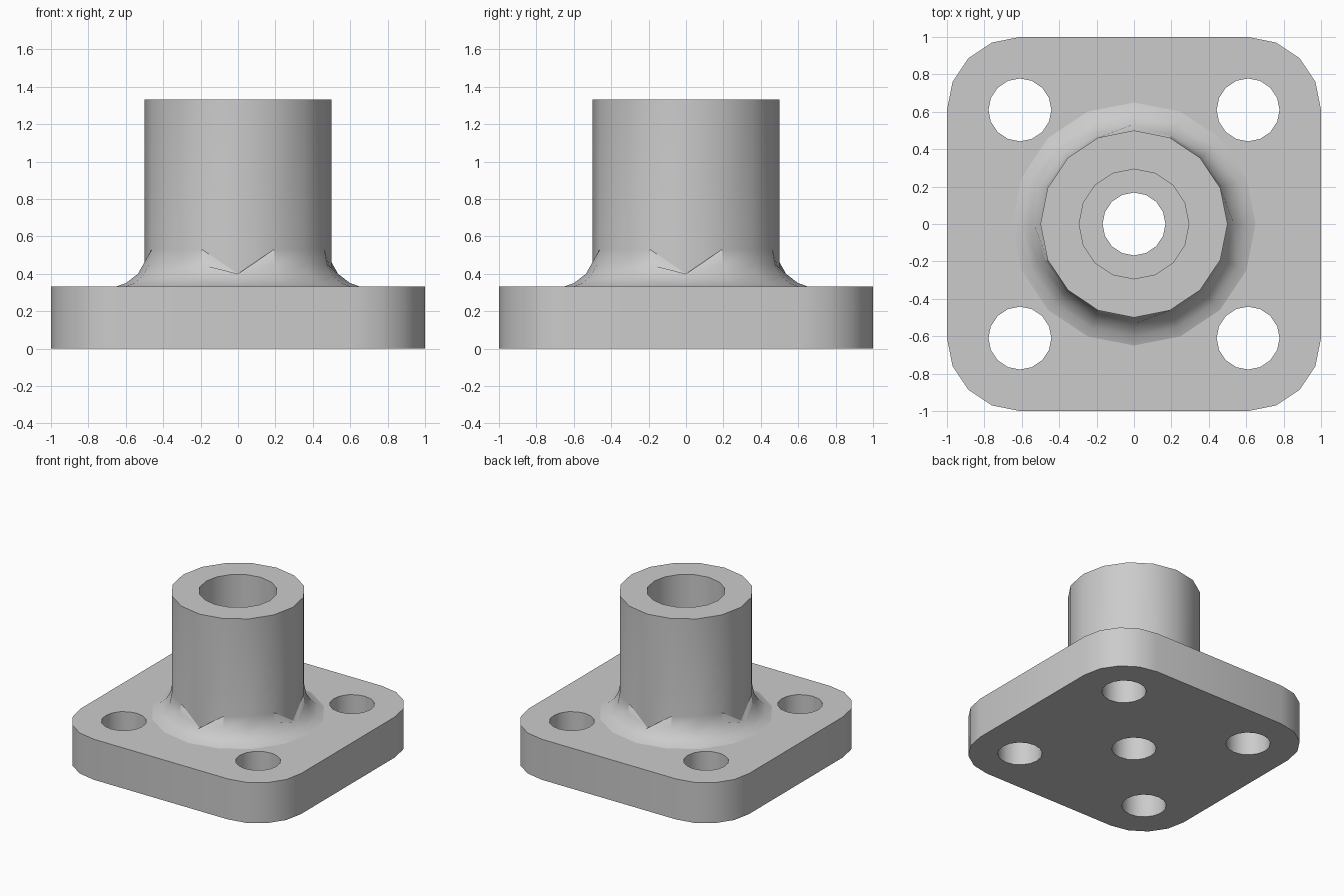
import bpy, bmesh
from math import cos, sin, pi, radians

if "Cube" in bpy.data.objects:
    bpy.data.objects.remove(bpy.data.objects["Cube"], do_unlink=True)

SIDES = 16
PLATE_TOP = 0.333
HUB_TOP = 1.333
BOLT = 0.61          # bolt hole and corner centre offset
HOLE_R = 0.168

grey = bpy.data.materials.new("plain grey")
grey.use_nodes = True
grey.diffuse_color = (0.6, 0.6, 0.6, 1)
grey.node_tree.nodes["Principled BSDF"].inputs["Base Color"].default_value = (0.6, 0.6, 0.6, 1)


def finish(bm, name):
    bmesh.ops.recalc_face_normals(bm, faces=bm.faces)
    mesh = bpy.data.meshes.new(name)
    bm.to_mesh(mesh)
    bm.free()
    mesh.materials.append(grey)
    obj = bpy.data.objects.new(name, mesh)
    bpy.context.collection.objects.link(obj)
    bpy.ops.object.select_all(action='DESELECT')
    obj.select_set(True)
    bpy.context.view_layer.objects.active = obj
    bpy.ops.object.shade_smooth_by_angle(angle=radians(30))
    return obj


def arc(cx, cy, r, start=0, steps=SIDES):
    angles = [2 * pi * (start + i) / SIDES for i in range(steps)]
    return [(cx + r * cos(a), cy + r * sin(a)) for a in angles]


def loop_edges(bm, points):
    vs = [bm.verts.new((x, y, 0)) for x, y in points]
    return [bm.edges.new((v, vs[(i + 1) % len(vs)])) for i, v in enumerate(vs)]


# Square flange with rounded corners, four bolt holes and a centre hole
corners = [(1, 1), (-1, 1), (-1, -1), (1, -1)]
outline = []
for i, (sx, sy) in enumerate(corners):
    outline += arc(sx * BOLT, sy * BOLT, 1 - BOLT, i * 4, 5)
bm = bmesh.new()
edges = loop_edges(bm, outline)
for cx, cy in [(sx * BOLT, sy * BOLT) for sx, sy in corners] + [(0, 0)]:
    edges += loop_edges(bm, arc(cx, cy, HOLE_R))
bmesh.ops.triangle_fill(bm, edges=edges, use_beauty=True, normal=(0, 0, 1))
raised = bmesh.ops.extrude_face_region(bm, geom=bm.faces[:], use_keep_orig=True)["geom"]
bmesh.ops.translate(bm, vec=(0, 0, PLATE_TOP),
                    verts=[g for g in raised if isinstance(g, bmesh.types.BMVert)])
finish(bm, "flange_plate")

# Hollow hub with a flared foot; the flare stops lower on the four axes
flare = [(0.65, PLATE_TOP), (0.6, 0.35), (0.55, 0.39), (0.515, 0.45), (0.5, 0.53)]
low_flare = [(0.65, PLATE_TOP), (0.6, 0.35), (0.535, 0.4), (0.535, 0.4), (0.5, 0.4)]
tube = [(0.5, HUB_TOP), (0.293, HUB_TOP), (0.293, PLATE_TOP)]
bm = bmesh.new()
columns = []
for i in range(SIDES):
    a = 2 * pi * i / SIDES
    profile = (low_flare if i % 4 == 0 else flare) + tube
    columns.append([bm.verts.new((r * cos(a), r * sin(a), z)) for r, z in profile])
for i, col in enumerate(columns):
    nxt = columns[(i + 1) % SIDES]
    for j in range(len(col) - 1):
        bm.faces.new((col[j], nxt[j], nxt[j + 1], col[j + 1]))
bmesh.ops.remove_doubles(bm, verts=bm.verts, dist=0.0001)
finish(bm, "hub")
